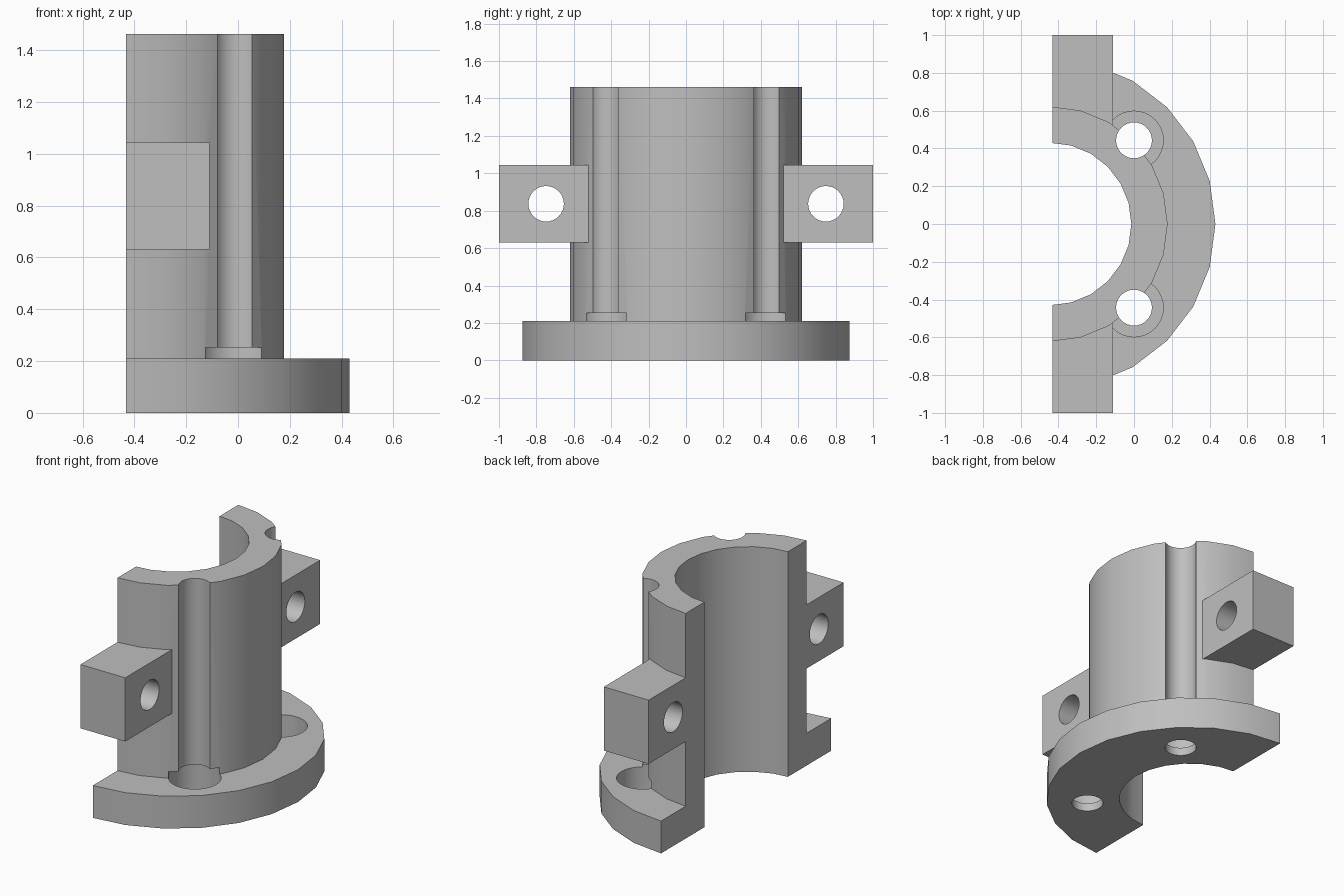
import bpy
import math

cube = bpy.data.objects.get("Cube")
if cube:
    bpy.data.objects.remove(cube, do_unlink=True)

AXIS_X = -0.444      # axis of the full ring
SPLIT_X = -0.432     # flat plane where the ring is split
HEIGHT = 1.462
FLANGE_TOP = 0.21
TUBE_R = 0.622
HOLE_R = 0.095
BOLT = TUBE_R * math.sqrt(0.5) + 0.003   # bolt offset at 45 degrees

grey = bpy.data.materials.new("Plain grey")
grey.use_nodes = True
colour = (0.52, 0.52, 0.52, 1)
grey.diffuse_color = colour
grey.node_tree.nodes["Principled BSDF"].inputs["Base Color"].default_value = colour


def cylinder(name, x, y, r, z0, z1, sides):
    bpy.ops.mesh.primitive_cylinder_add(vertices=sides, radius=r, depth=z1 - z0,
                                        location=(x, y, (z0 + z1) / 2))
    ob = bpy.context.object
    ob.name = name
    # put a corner of the polygon on the x axis
    ob.rotation_euler.z = math.pi / 2
    return ob


def box(name, low, high):
    bpy.ops.mesh.primitive_cube_add(size=1, location=[(a + b) / 2 for a, b in zip(low, high)])
    ob = bpy.context.object
    ob.name = name
    ob.scale = [b - a for a, b in zip(low, high)]
    return ob


# Solid parts: tube, flange and two clamping lugs
body = cylinder("split_flange_collar", AXIS_X, 0, TUBE_R, 0, HEIGHT, 24)
added = [cylinder("flange", AXIS_X, 0, 0.875, 0, FLANGE_TOP, 24)]
for side in (-1, 1):
    ys = sorted((side * 0.46, side * 1.0))
    added.append(box("clamp_lug", (-0.5, ys[0], 0.63), (-0.11, ys[1], 1.044)))

# Cutters: bore, split plane, bolt grooves, counterbores, lug holes
cutters = [cylinder("bore_cutter", AXIS_X, 0, 0.43, -0.2, 1.7, 24),
           box("split_cutter", (-2, -1.5, -0.5), (SPLIT_X, 1.5, 2))]
for side in (-1, 1):
    y = side * BOLT
    cutters.append(cylinder("bolt_groove_cutter", 0, y, HOLE_R, -0.2, 1.7, 32))
    cutters.append(cylinder("counterbore_cutter", 0, y, 0.155, 0.053, 0.253, 32))
    bpy.ops.mesh.primitive_cylinder_add(vertices=32, radius=HOLE_R, depth=1,
                                        location=(-0.4, side * 0.748, 0.837),
                                        rotation=(0, math.pi / 2, 0))
    bpy.context.object.name = "lug_hole_cutter"
    cutters.append(bpy.context.object)

for ob, operation in [(o, 'UNION') for o in added] + [(o, 'DIFFERENCE') for o in cutters]:
    mod = body.modifiers.new(ob.name, 'BOOLEAN')
    mod.operation = operation
    mod.solver = 'EXACT'
    mod.object = ob
    ob.hide_render = True

# Bake the booleans and drop the helpers
bpy.context.view_layer.update()
mesh = bpy.data.meshes.new_from_object(body.evaluated_get(bpy.context.evaluated_depsgraph_get()))
body.modifiers.clear()
body.data = mesh
for ob in added + cutters:
    bpy.data.objects.remove(ob, do_unlink=True)

mesh.materials.clear()
mesh.materials.append(grey)
for face in mesh.polygons:
    face.material_index = 0

bpy.ops.object.select_all(action='DESELECT')
body.select_set(True)
bpy.context.view_layer.objects.active = body
bpy.ops.object.shade_smooth_by_angle(angle=math.radians(30))
